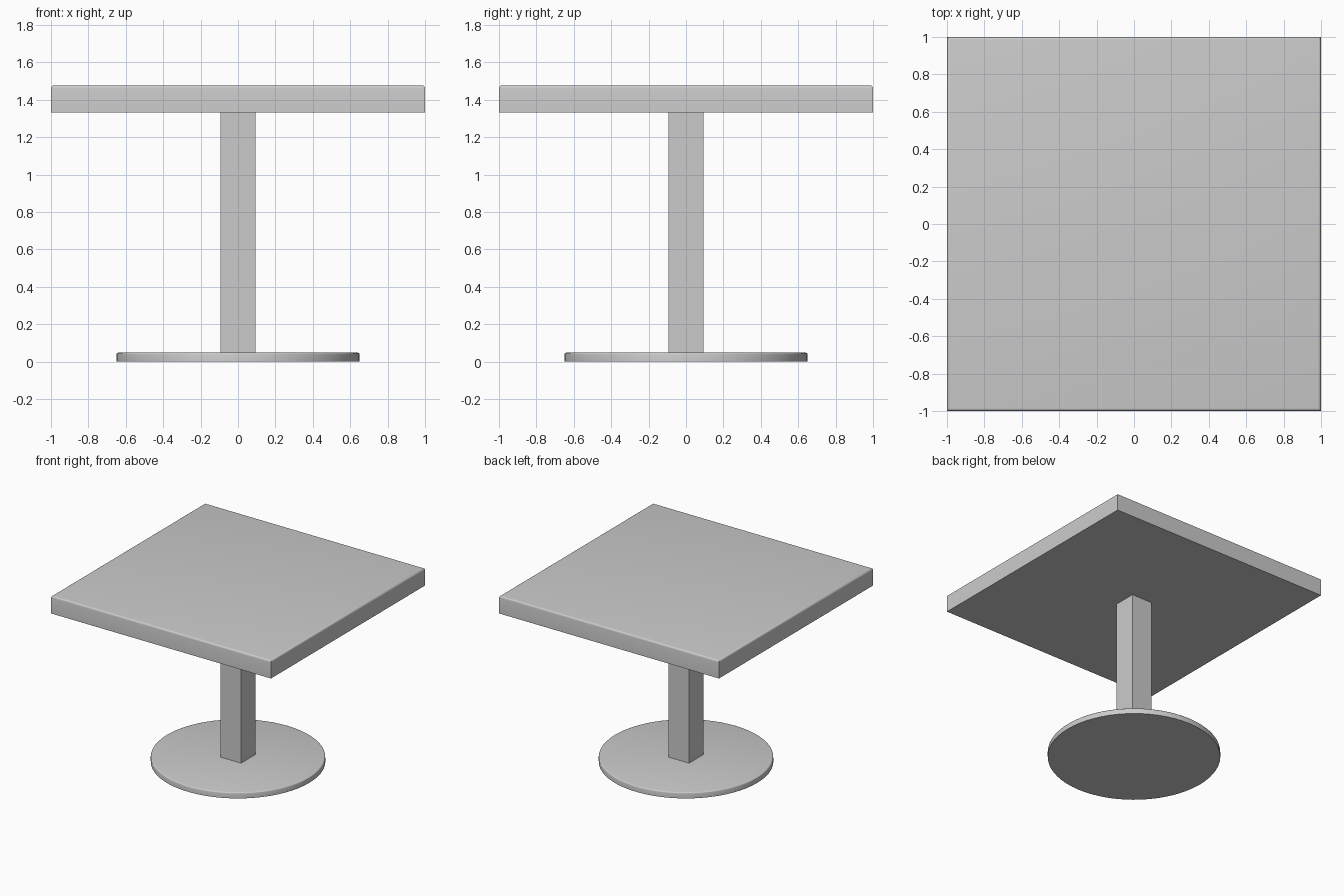
import bpy, bmesh, math

if "Cube" in bpy.data.objects:
    bpy.data.objects.remove(bpy.data.objects["Cube"])


def finish(name, bm):
    bmesh.ops.recalc_face_normals(bm, faces=bm.faces[:])
    mesh = bpy.data.meshes.new(name)
    bm.to_mesh(mesh)
    bm.free()
    obj = bpy.data.objects.new(name, mesh)
    bpy.context.collection.objects.link(obj)
    return obj


def box(half, z0, z1):
    bm = bmesh.new()
    bmesh.ops.create_cube(bm, size=1)
    for v in bm.verts:
        v.co = (v.co.x * 2 * half, v.co.y * 2 * half, z1 if v.co.z > 0 else z0)
    return bm


def bevel_top(bm, z, width, segments):
    edges = [e for e in bm.edges if all(abs(v.co.z - z) < 1e-4 for v in e.verts)]
    bmesh.ops.bevel(bm, geom=edges, offset=width, segments=segments,
                    profile=0.5, affect='EDGES')


def shade(obj, degrees):
    bpy.ops.object.select_all(action='DESELECT')
    obj.select_set(True)
    bpy.context.view_layer.objects.active = obj
    bpy.ops.object.shade_smooth_by_angle(angle=math.radians(degrees))


# Square table top with a softened upper rim
bm = box(1.0, 1.332, 1.477)
bevel_top(bm, 1.477, 0.016, 4)
shade(finish("table_top", bm), 30)

# Square column
finish("column", box(0.094, 0.045, 1.332))

# Round base plate with a softened upper rim
bm = bmesh.new()
bmesh.ops.create_cone(bm, cap_ends=True, segments=64, radius1=0.65,
                      radius2=0.65, depth=0.048)
bmesh.ops.translate(bm, verts=bm.verts[:], vec=(0, 0, 0.024))
bevel_top(bm, 0.048, 0.009, 3)
shade(finish("base_plate", bm), 40)
